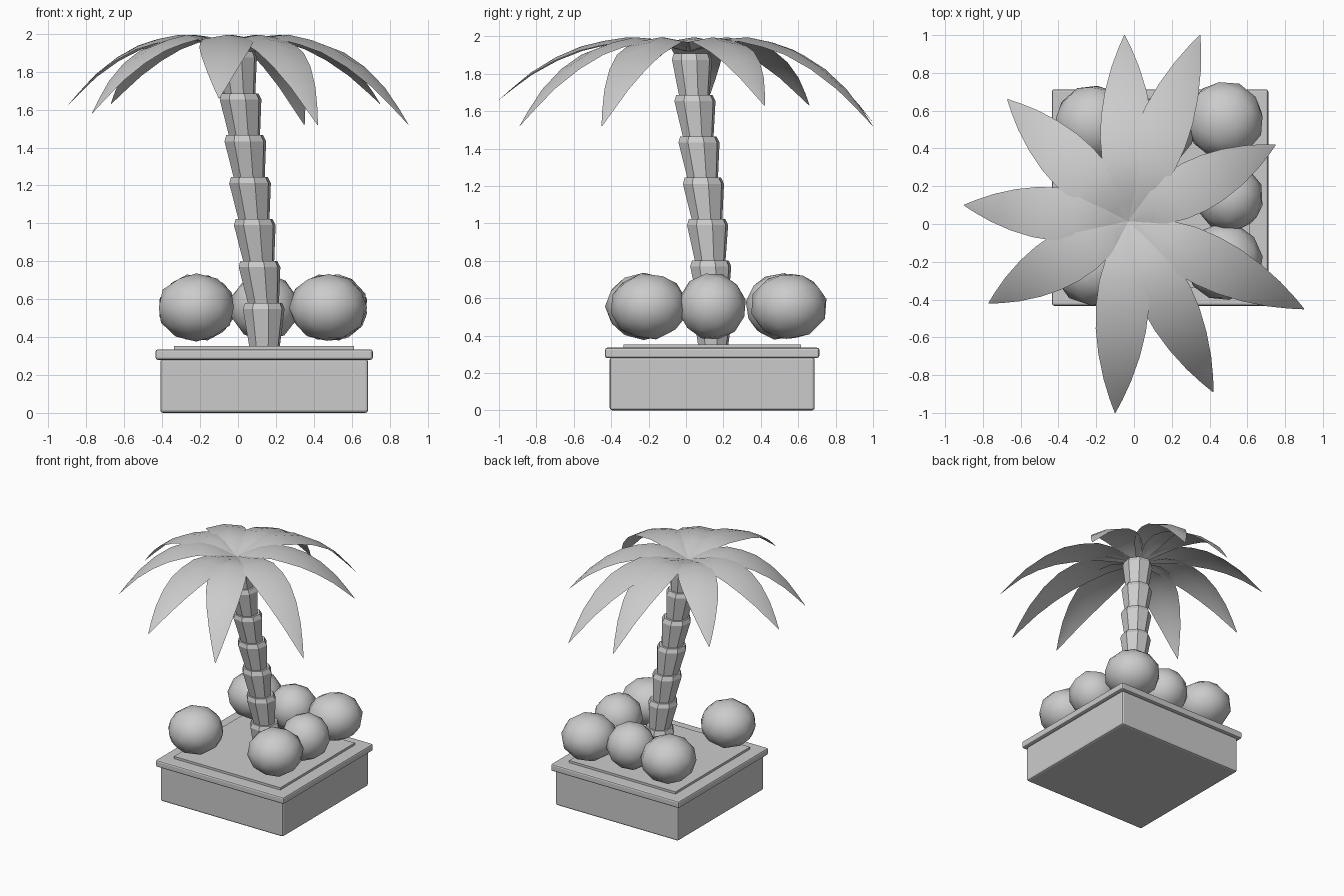
import bpy, bmesh, math
from mathutils import Vector, Euler

old = bpy.data.objects.get("Cube")
if old:
    bpy.data.objects.remove(old, do_unlink=True)

grey = bpy.data.materials.new("plain_grey")
grey.use_nodes = True
grey.diffuse_color = (0.6, 0.6, 0.6, 1)
grey.node_tree.nodes["Principled BSDF"].inputs["Base Color"].default_value = (0.6, 0.6, 0.6, 1)


def finish(name, bm, smooth=False):
    """Turn a bmesh into a named object."""
    mesh = bpy.data.meshes.new(name)
    bm.to_mesh(mesh)
    bm.free()
    mesh.materials.append(grey)
    for p in mesh.polygons:
        p.use_smooth = smooth
    obj = bpy.data.objects.new(name, mesh)
    bpy.context.collection.objects.link(obj)
    return obj


def slab(name, half, z0, z1, bevel):
    """Square block centred on the planter."""
    bm = bmesh.new()
    bmesh.ops.create_cube(bm, size=1)
    for v in bm.verts:
        v.co = Vector((0.138 + v.co.x * 2 * half, 0.14 + v.co.y * 2 * half,
                       z0 + (v.co.z + 0.5) * (z1 - z0)))
    if bevel:
        bmesh.ops.bevel(bm, geom=bm.edges[:], offset=bevel, segments=2,
                        profile=0.5, affect='EDGES')
    finish(name, bm)


# Planter
slab("planter_box", 0.548, 0.0, 0.285, 0.014)
slab("planter_rim", 0.573, 0.28, 0.335, 0.012)
slab("soil", 0.475, 0.30, 0.353, 0)

# Trunk: stacked octagonal segments that flare upwards and lean
SIDES, STEP = 8, 0.221
tops = [(0.135, 0.145), (0.11, 0.13), (0.085, 0.113), (0.06, 0.09),
        (0.035, 0.066), (0.01, 0.045), (-0.01, 0.03)]
base = Vector((0.14, 0.145, 0.35))
for i, (x, y) in enumerate(tops):
    top = Vector((x, y, 0.36 + STEP * (i + 1)))
    flare = 0.113 if i < 6 else 0.11
    bm = bmesh.new()
    rings = []
    for t, r in ((0, 0.083), (0.86, flare), (1, 0.1)):
        c = base.lerp(top, t)
        ring = []
        for k in range(SIDES):
            a = math.tau * (k + 0.3) / SIDES
            ring.append(bm.verts.new(c + Vector((r * math.cos(a), r * math.sin(a), 0))))
        rings.append(ring)
    for lo, hi in zip(rings, rings[1:]):
        for k in range(SIDES):
            n = (k + 1) % SIDES
            bm.faces.new((lo[k], lo[n], hi[n], hi[k]))
    bm.faces.new(rings[0][::-1])
    bm.faces.new(rings[-1])
    finish(f"trunk_segment_{i + 1}", bm)
    base = top - Vector((0, 0, 0.01))

# Rounded stones around the trunk
stones = [(-0.22, -0.225), (0.475, -0.2), (0.505, 0.14),
          (0.48, 0.55), (0.14, 0.5), (-0.215, 0.53)]
for i, (x, y) in enumerate(stones):
    bm = bmesh.new()
    bmesh.ops.create_icosphere(bm, subdivisions=2, radius=1)
    turn = Euler((0.5 * i, 0.3 * i, 0.9 * i)).to_matrix()
    size = 0.183 if i in (2, 4) else 0.208
    for v in bm.verts:
        p = turn @ v.co
        v.co = Vector((x + p.x * size, y + p.y * size, 0.556 + p.z * 0.18))
    finish(f"stone_{i + 1}", bm, True)

# Palm leaves: (distance along, half width, rise at the crown, share of droop)
crown = Vector((-0.03, 0.015, 0))
outline = [(0, 0.015, 1.92, 0), (0.1, 0.06, 1.955, 0), (0.2, 0.105, 1.985, 0),
           (0.32, 0.132, 1.995, 0), (0.45, 0.14, 1.995, 0.06),
           (0.57, 0.133, 1.995, 0.15), (0.7, 0.11, 1.995, 0.32),
           (0.83, 0.073, 1.995, 0.56), (0.93, 0.034, 1.995, 0.81),
           (1, 0.002, 1.995, 1)]
tips = [(-0.05, 1.0, 1.54), (0.35, 1.0, 1.52), (0.75, 0.42, 1.63),
        (0.9, -0.45, 1.52), (0.42, -0.89, 1.52), (-0.1, -1.0, 1.66),
        (-0.77, -0.42, 1.58), (-0.9, 0.1, 1.62), (-0.67, 0.66, 1.63)]
for i, (x, y, tip_z) in enumerate(tips):
    along = Vector((x, y, 0)) - crown
    side = Vector((-along.y, along.x, 0)).normalized()
    bm = bmesh.new()
    rows = []
    for t, w, z, droop in outline:
        mid = crown + along * t
        mid.z = z - droop * (1.995 - tip_z)
        fold = Vector((0, 0, -0.17 * w))
        rows.append([bm.verts.new(mid - side * w + fold), bm.verts.new(mid),
                     bm.verts.new(mid + side * w + fold)])
    for a, b in zip(rows, rows[1:]):
        for k in range(2):
            bm.faces.new((a[k], b[k], b[k + 1], a[k + 1]))
    finish(f"palm_leaf_{i + 1}", bm, True)
